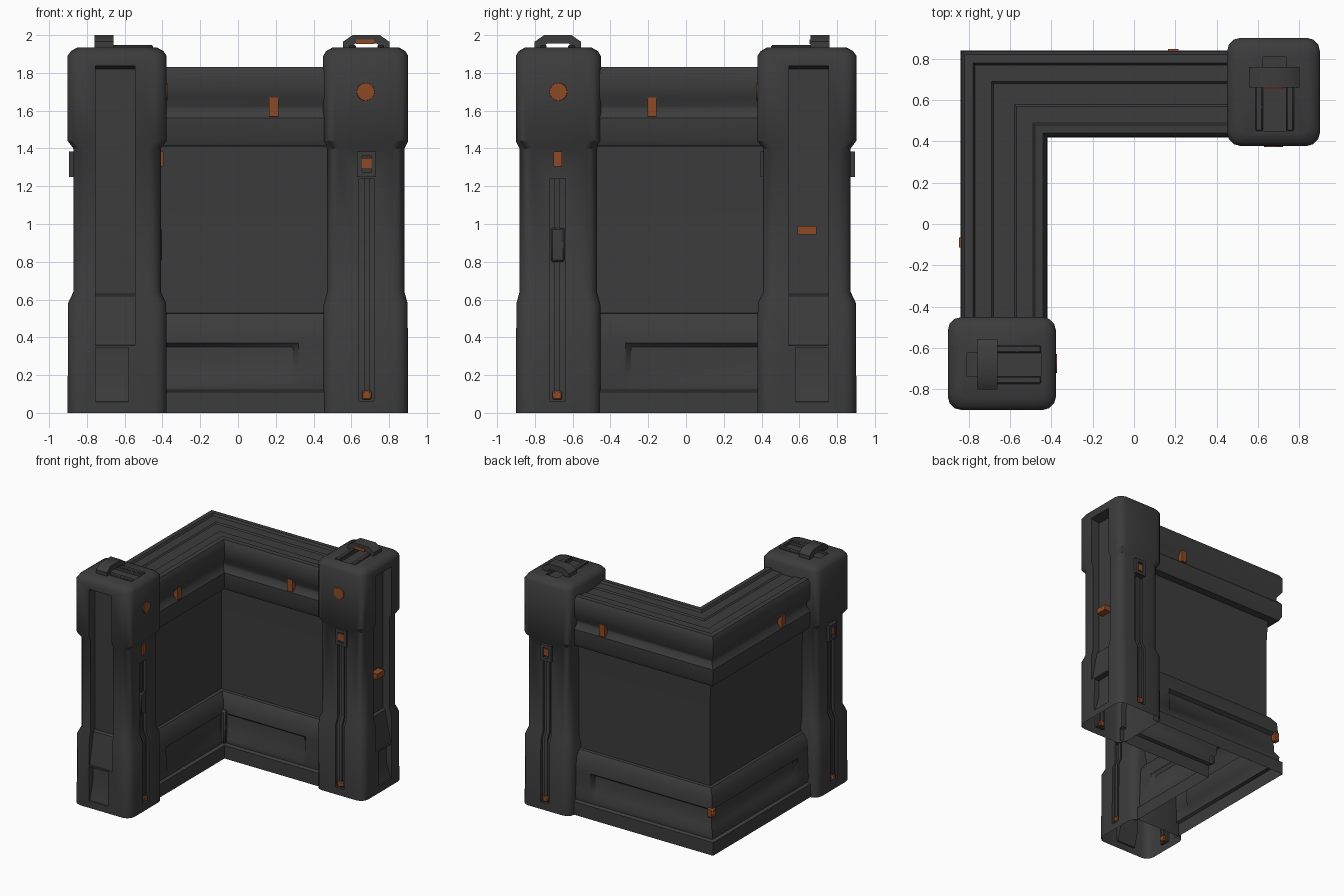
import bpy, bmesh, math
from mathutils import Matrix, Vector

if "Cube" in bpy.data.objects:
    bpy.data.objects.remove(bpy.data.objects["Cube"])


def material(name, rgb):
    m = bpy.data.materials.new(name)
    m.diffuse_color = (*rgb, 1)
    m.use_nodes = True
    m.node_tree.nodes["Principled BSDF"].inputs["Base Color"].default_value = m.diffuse_color
    return m


GREY = material("dark grey metal", (0.045, 0.045, 0.046))
ORANGE = material("orange accent", (0.27, 0.068, 0.018))


def finish(name, bm, mat=GREY):
    bmesh.ops.recalc_face_normals(bm, faces=bm.faces)
    me = bpy.data.meshes.new(name)
    bm.to_mesh(me)
    bm.free()
    me.materials.append(mat)
    ob = bpy.data.objects.new(name, me)
    bpy.context.collection.objects.link(ob)
    return ob


def box(name, x, y, z, mat=GREY, bevel=0.0):
    bm = bmesh.new()
    bmesh.ops.create_cube(bm, size=1)
    for v in bm.verts:
        v.co = Vector([(r[0] + r[1]) / 2 + c * (r[1] - r[0]) for c, r in zip(v.co, (x, y, z))])
    if bevel:
        bmesh.ops.bevel(bm, geom=bm.edges[:], offset=bevel, segments=1, affect='EDGES')
    return finish(name, bm, mat)


def prism(name, pts, axis, lo, hi, mat=GREY):
    """Extrude a 2D outline along an axis (0 = x, 1 = y)."""
    bm = bmesh.new()
    rings = []
    for t in (lo, hi):
        rings.append([bm.verts.new((t, a, b) if axis == 0 else (a, t, b)) for a, b in pts])
    n = len(pts)
    for i in range(n):
        j = (i + 1) % n
        bm.faces.new((rings[0][i], rings[0][j], rings[1][j], rings[1][i]))
    bm.faces.new(rings[0])
    bm.faces.new(rings[1])
    return finish(name, bm, mat)


def cut(ob, cutters):
    for c in cutters:
        m = ob.modifiers.new("cut", 'BOOLEAN')
        m.operation, m.solver, m.object = 'DIFFERENCE', 'EXACT', c
    bpy.context.view_layer.update()
    me = bpy.data.meshes.new_from_object(ob.evaluated_get(bpy.context.evaluated_depsgraph_get()))
    ob.modifiers.clear()
    ob.data = me
    for c in cutters:
        bpy.data.objects.remove(c)


# --- L-shaped wall: one profile swept round the mitred corner ---
# half thickness, height, recess depth of the base panel
HALF = [(.21, 0, 0), (.21, .11, 0), (.188, .122, 0), (.192, .16, 0), (.19, .21, .028),
        (.185, .35, .028), (.185, .37, 0), (.178, .47, 0), (.14, .525, 0), (.12, .53, 0),
        (.12, 1.23, 0), (.127, 1.41, 0), (.19, 1.412, 0), (.207, 1.45, 0), (.208, 1.56, 0),
        (.175, 1.60, 0), (.175, 1.625, 0), (.208, 1.67, 0), (.208, 1.80, 0), (.19, 1.83, 0),
        (.15, 1.832, 0), (.14, 1.815, 0), (.06, 1.815, 0), (.05, 1.805, 0)]
profile = [(w, z, r, 1) for w, z, r in HALF] + [(w, z, r, -1) for w, z, r in reversed(HALF)]
bm = bmesh.new()
rings = []
for run, t, inset in ((0, .5, 0), (0, .32, 0), (0, .29, 1), (1, 0, 1),
                      (2, -.29, 1), (2, -.32, 0), (2, -.5, 0)):
    ring = []
    for w, z, r, s in profile:
        d = .63 + s * (w - r * inset)
        ring.append(bm.verts.new([(t, d, z), (-d, d, z), (-d, t, z)][run]))
    rings.append(ring)
for a, b in zip(rings, rings[1:]):
    for i in range(len(a) - 1):
        bm.faces.new((a[i], a[i + 1], b[i + 1], b[i]))
finish("corner_wall", bm)

# --- corner posts and orange marks on the wall ---
box("inner_corner_post", (-.46, -.415), (.415, .46), (.12, .40), GREY, .012)
box("outer_corner_tag", (-.825, -.77), (.77, .825), (.30, .38), ORANGE, .01)
for y0, y1 in ((.418, .46), (.80, .848)):
    box("beam_tag_back", (.165, .215), (y0, y1), (1.57, 1.67), ORANGE)
for x0, x1, y in ((-.848, -.80, -.09), (-.46, -.418, -.18)):
    box("beam_tag_left", (x0, x1), (y - .025, y + .025), (1.57, 1.67), ORANGE)

# --- pillar (built at the right, mirrored over the diagonal for the left) ---
CX, CY = .67, .64
SECTIONS = [(0, .225, .262), (.58, .222, .26), (.64, .205, .232), (1.40, .205, .232),
            (1.44, .225, .262), (1.89, .225, .262), (1.915, .21, .245), (1.935, .175, .21)]
bm = bmesh.new()
rings = []
for z, hx, hy in SECTIONS:
    r, ring = .065, []
    for k, (sx, sy) in enumerate(((1, 1), (-1, 1), (-1, -1), (1, -1))):
        for j in range(4):
            a = math.radians(90 * k + 30 * j)
            ring.append(bm.verts.new((CX + sx * (hx - r) + r * math.cos(a),
                                      CY + sy * (hy - r) + r * math.sin(a), z)))
    rings.append(ring)
for a, b in zip(rings, rings[1:]):
    for i in range(len(a)):
        j = (i + 1) % len(a)
        bm.faces.new((a[i], a[j], b[j], b[i]))
bm.faces.new(rings[0])
bm.faces.new(rings[-1])
pillar = finish("pillar", bm)


def side(pts, s):
    """Distances from the pillar centre -> y positions on the front (-1) or back (1)."""
    return [(CY + s * d, z) for d, z in pts]


cutters = [
    prism("end_cutter", [(1, .32), (.885, .36), (.835, .62), (.815, .63), (.815, 1.82), (1, 1.86)],
          1, .545, .755),
    prism("foot_cutter", [(1, .03), (.885, .06), (.845, .2), (.845, .345), (1, .345)], 1, .58, .755),
    box("top_cutter", (.62, .73), (.45, .81), (1.915, 2.1)),
]
for s in (-1, 1):
    cutters.append(prism("groove_cutter", side(
        [(.4, .06), (.24, .06), (.24, .58), (.21, .64), (.21, 1.24), (.4, 1.24)], s), 0, .635, .715))
cut(pillar, cutters)

# leave the underside open
bm = bmesh.new()
bm.from_mesh(pillar.data)
bmesh.ops.delete(bm, geom=[f for f in bm.faces if all(v.co.z < .001 for v in f.verts)], context='FACES')
bm.to_mesh(pillar.data)
bm.free()

shared = [pillar]
own = {"front": [], "left": []}
CABLE = [(.225, .08), (.252, .08), (.252, .59), (.224, .65), (.224, 1.26), (.195, 1.26), (.195, .64), (.225, .57)]
for s in (-1, 1):
    shared.append(prism("cable", side(CABLE, s), 0, .66, .69))
    y = sorted((CY + s * .22, CY + s * .262))
    shared.append(box("cable_foot", (.65, .70), y, (.07, .115), ORANGE, .006))

# framed sockets at the top of the cables; the left pillar's inner one is plain
for s in (-1, 1):
    dest = shared if s == 1 else own["front"]
    y = sorted((CY + s * .20, CY + s * (.255 if s == 1 else .245)))
    for x0, x1, z0, z1 in ((.625, .65, 1.25, 1.385), (.70, .725, 1.25, 1.385),
                           (.65, .70, 1.25, 1.275), (.65, .70, 1.36, 1.385)):
        dest.append(box("socket_frame", (x0, x1), y, (z0, z1)))
    y = sorted((CY + s * .20, CY + s * .245))
    dest.append(box("socket_light", (.65, .70), y, (1.29, 1.35), ORANGE))
own["left"].append(box("socket_tag", (.65, .695), (.395, .44), (1.305, 1.385), ORANGE))
own["left"].append(box("cable_clip", (.635, .71), (.402, .45), (.80, .98), GREY, .01))
own["front"].append(box("end_tag", (.80, .875), (.59, .69), (.945, .99), ORANGE))

# round button on the inner face
bm = bmesh.new()
bmesh.ops.create_cone(bm, cap_ends=True, segments=16, radius1=.05, radius2=.046, depth=.02,
                      matrix=Matrix.Translation((.67, .382, 1.70)) @ Matrix.Rotation(math.pi / 2, 4, 'X'))
shared.append(finish("round_button", bm, ORANGE))

# top handle: arch and two rails
ARCH = [(.55, 1.92), (.55, 1.965), (.60, 2.0), (.745, 2.0), (.795, 1.965), (.795, 1.92),
        (.745, 1.92), (.745, 1.945), (.73, 1.955), (.615, 1.955), (.60, 1.945), (.60, 1.92)]
shared.append(prism("handle_arch", ARCH, 1, .66, .76))
for x in (.60, .75):
    shared.append(box("handle_rail", (x - .018, x + .018), (.45, .68), (1.91, 1.948), GREY, .006))
own["front"].append(box("handle_light", (.62, .715), (.653, .67), (1.952, 1.978), ORANGE))

# nudge to final place
for ob in shared + own["front"] + own["left"]:
    ob.data.transform(Matrix.Translation((.006, 0, 0)))

# mirror to the left pillar: (x, y) -> (-y, -x)
M = Matrix(((0, -1, 0, 0), (-1, 0, 0, 0), (0, 0, 1, 0), (0, 0, 0, 1)))
for ob in shared + own["left"]:
    if ob in shared:
        new = ob.copy()
        new.data = ob.data.copy()
        bpy.context.collection.objects.link(new)
        new.name = "left_" + ob.name.split(".")[0]
    else:
        new = ob
    new.data.transform(M)
    new.data.flip_normals()

# smooth shading with sharp edges kept
for ob in bpy.context.collection.objects:
    ob.select_set(True)
    bpy.context.view_layer.objects.active = ob
bpy.ops.object.shade_smooth_by_angle(angle=math.radians(40))
